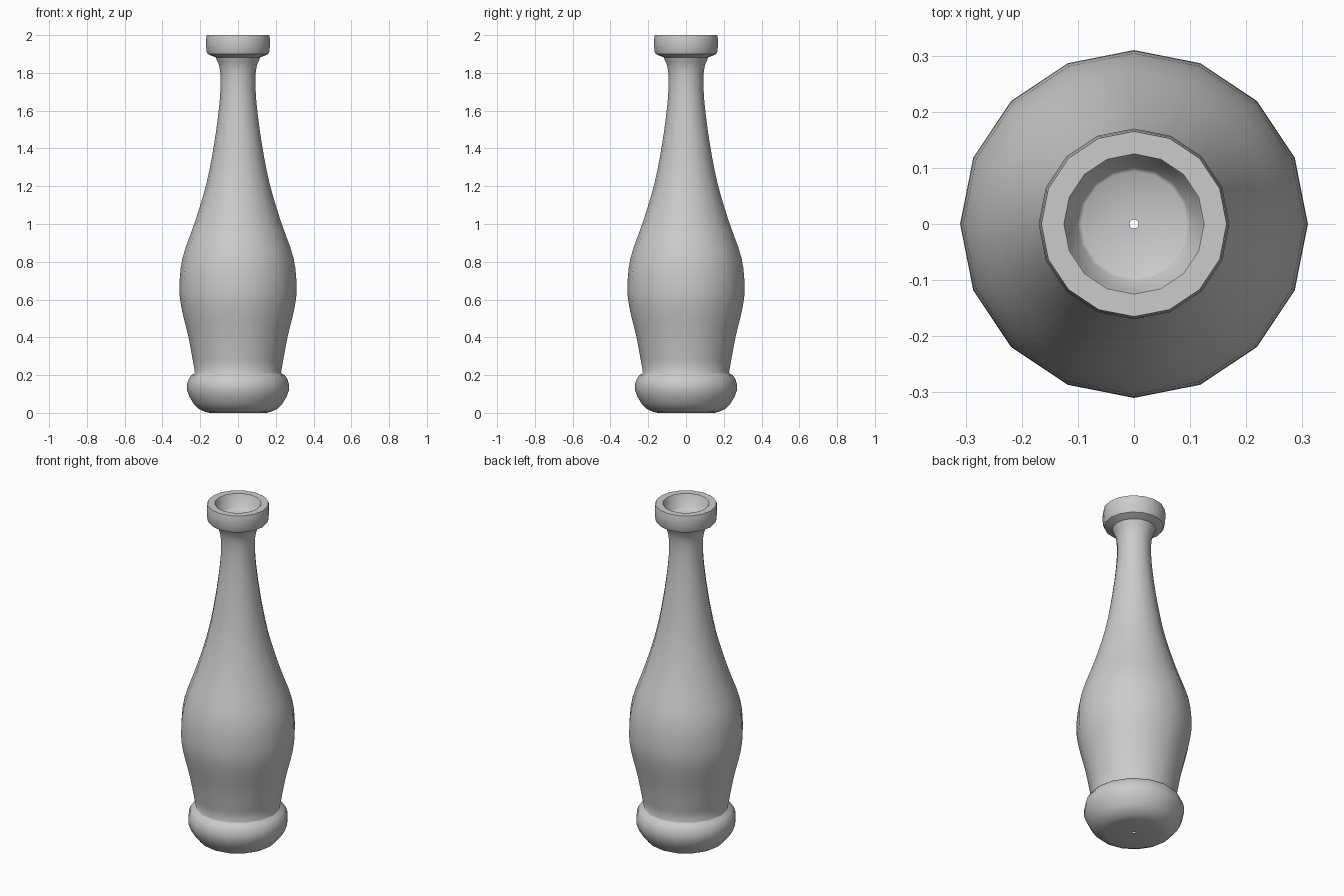
import bpy, bmesh, math
from mathutils import Vector

if "Cube" in bpy.data.objects:
    bpy.data.objects.remove(bpy.data.objects["Cube"])

SIDES = 16

def smooth_curve(pts, steps=3):
    """Catmull-Rom through (radius, height) points."""
    p = [Vector(q) for q in pts]
    p = [2 * p[0] - p[1]] + p + [2 * p[-1] - p[-2]]
    out = []
    for i in range(1, len(p) - 2):
        a, b, c, d = p[i - 1:i + 3]
        for s in range(steps):
            t = s / steps
            out.append(0.5 * (2 * b + (c - a) * t + (2 * a - 5 * b + 4 * c - d) * t ** 2
                              + (3 * b - a - 3 * c + d) * t ** 3))
    return [tuple(v) for v in out] + [pts[-1]]

def lathe(name, profile):
    bm = bmesh.new()
    rings = []
    for r, z in profile:
        rings.append([bm.verts.new((r * math.cos(k * math.tau / SIDES),
                                    r * math.sin(k * math.tau / SIDES), z))
                      for k in range(SIDES)])
    for a, b in zip(rings, rings[1:]):
        for k in range(SIDES):
            n = (k + 1) % SIDES
            bm.faces.new((a[k], a[n], b[n], b[k]))
    me = bpy.data.meshes.new(name)
    bm.to_mesh(me)
    bm.free()
    ob = bpy.data.objects.new(name, me)
    bpy.context.collection.objects.link(ob)
    bpy.context.view_layer.objects.active = ob
    ob.select_set(True)
    bpy.ops.object.shade_smooth_by_angle(angle=math.radians(40))
    ob.select_set(False)
    return ob

# Underside with pinhole, and the rounded foot
foot = [(0.008, 0.005), (0.15, 0.003), (0.175, 0.006), (0.21, 0.022), (0.235, 0.048),
        (0.257, 0.085), (0.27, 0.12), (0.27, 0.15), (0.262, 0.178), (0.247, 0.2),
        (0.232, 0.208)]
# Swelling body tapering into the neck
body = smooth_curve([(0.228, 0.215), (0.262, 0.4), (0.298, 0.55), (0.31, 0.66),
                     (0.294, 0.82), (0.225, 1.02), (0.166, 1.22), (0.127, 1.42),
                     (0.1, 1.62), (0.092, 1.75), (0.098, 1.83), (0.118, 1.882)])
# Thick lip, rim and shallow recess closed by a floor with a pinhole
lip = [(0.145, 1.893), (0.16, 1.9), (0.166, 1.913), (0.17, 1.955), (0.168, 1.985),
       (0.165, 2.0), (0.125, 2.0), (0.12, 1.99), (0.101, 1.925), (0.094, 1.92),
       (0.008, 1.92)]

# The pinholes let the shell start at z = 0
profile = [(r, z if z > 0.0031 else 0.0) for r, z in foot + body + lip]
lathe("bottle", profile)
